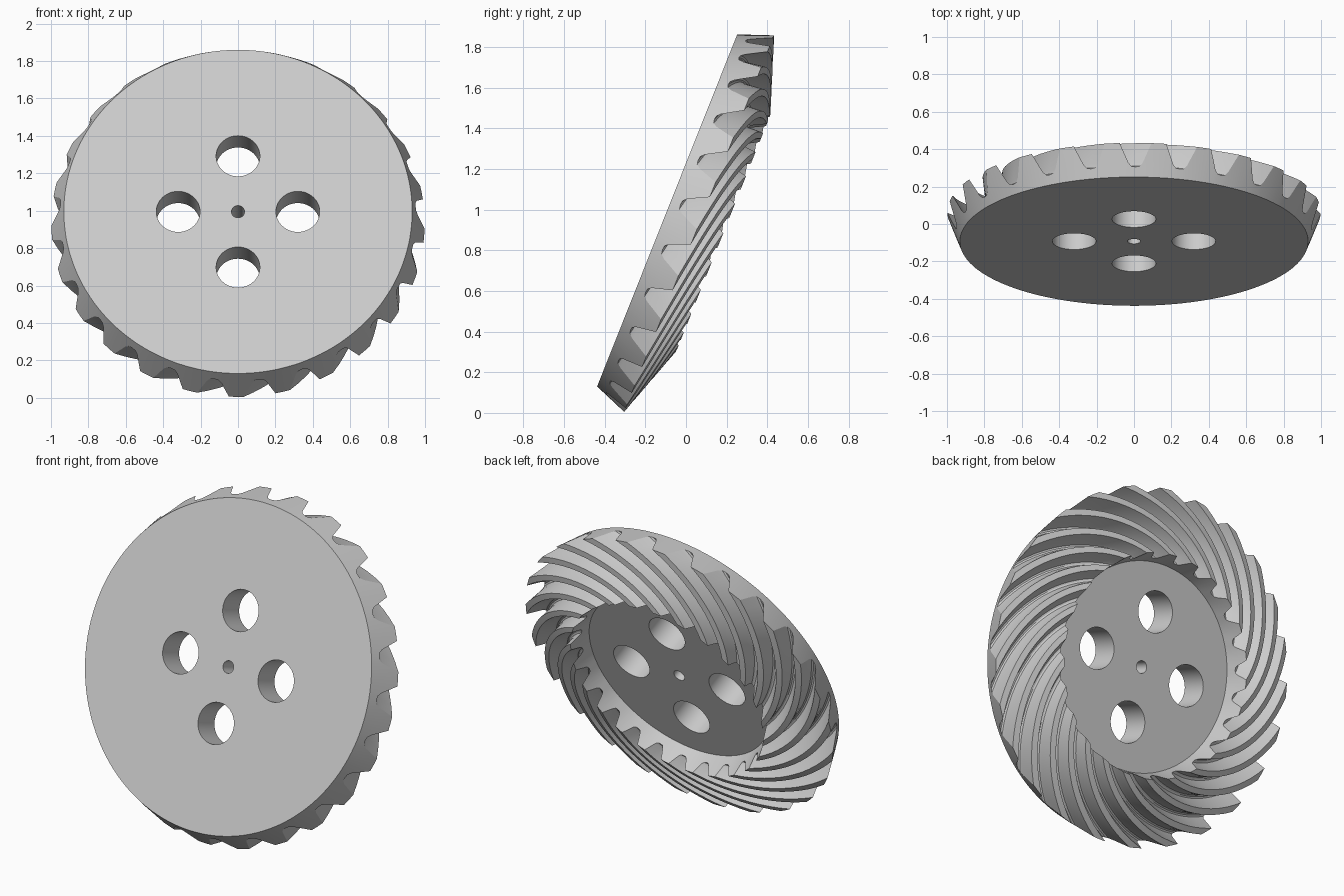
import bpy
import bmesh
from math import sin, cos, pi, radians
from mathutils import Vector

cube = bpy.data.objects.get("Cube")
if cube:
    bpy.data.objects.remove(cube, do_unlink=True)

TEETH = 25
STATIONS = 14             # steps along each tooth
SWEEP = radians(45)       # spiral turn from outer to inner end
PHASE = radians(90.5)
# (radius, height along the axle)
FRONT_EDGE, FLOOR_EDGE = Vector((0.931, 0)), Vector((0.585, 0.17))
OUTER_ROOT, OUTER_TIP = Vector((0.951, 0.05)), Vector((0.998, 0.17))
INNER_ROOT, INNER_TIP = Vector((0.60, 0.225)), Vector((0.625, 0.298))
# one tooth across its pitch: (position, height fraction)
TOOTH = [(-0.5, 0), (-0.41, 0.03), (-0.34, 0.18), (-0.16, 1),
         (0, 1), (0.16, 1), (0.34, 0.18), (0.41, 0.03)]

steel = bpy.data.materials.new("light_grey_steel")
steel.use_nodes = True
grey = (0.6, 0.6, 0.6, 1)
steel.diffuse_color = grey
steel.node_tree.nodes["Principled BSDF"].inputs["Base Color"].default_value = grey

columns = [((n + u) * 2 * pi / TEETH + PHASE, h) for n in range(TEETH) for u, h in TOOTH]


def make_object(name, bm):
    mesh = bpy.data.meshes.new(name)
    bmesh.ops.recalc_face_normals(bm, faces=bm.faces)
    bm.to_mesh(mesh)
    bm.free()
    obj = bpy.data.objects.new(name, mesh)
    bpy.context.collection.objects.link(obj)
    mesh.materials.append(steel)
    return obj


def make_ring(bm, root, tip, twist):
    ring = []
    for angle, h in columns:
        r, z = root.lerp(tip, h)
        ring.append(bm.verts.new((r * cos(angle - twist), r * sin(angle - twist), z)))
    return ring


# Gear body: front edge, spiral toothed cone, recessed floor
bm = bmesh.new()
rings = [make_ring(bm, FRONT_EDGE, FRONT_EDGE, 0)]
for i in range(STATIONS + 1):
    t = i / STATIONS
    rings.append(make_ring(bm, OUTER_ROOT.lerp(INNER_ROOT, t),
                           OUTER_TIP.lerp(INNER_TIP, t), SWEEP * t))
rings.append(make_ring(bm, FLOOR_EDGE, FLOOR_EDGE, SWEEP))
for a, b in zip(rings, rings[1:]):
    for j in range(len(a)):
        k = (j + 1) % len(a)
        bm.faces.new((a[j], a[k], b[k], b[j]))
bm.faces.new(rings[0])
bm.faces.new(rings[-1])
gear = make_object("spiral_bevel_gear", bm)

# Four round openings and the axle bore
bm = bmesh.new()
holes = [(0, 0, 0.035)] + [(0.32 * cos(q * pi / 2), 0.32 * sin(q * pi / 2), 0.117)
                           for q in range(4)]
for x, y, r in holes:
    made = bmesh.ops.create_cone(bm, cap_ends=True, segments=48, radius1=r, radius2=r, depth=1)
    bmesh.ops.translate(bm, verts=made["verts"], vec=(x, y, 0.1))
cutter = make_object("hole_cutter", bm)
cutter.hide_render = True

bpy.ops.object.select_all(action="DESELECT")
bpy.context.view_layer.objects.active = gear
gear.select_set(True)
cut = gear.modifiers.new("holes", "BOOLEAN")
cut.operation = "DIFFERENCE"
cut.solver = "EXACT"
cut.object = cutter
bpy.ops.object.modifier_apply(modifier=cut.name)
bpy.data.objects.remove(cutter, do_unlink=True)
bpy.ops.object.shade_smooth_by_angle(angle=radians(30))

# Lean the gear back with its flat face to the front
gear.rotation_euler = (radians(-111.7), 0, 0)
gear.location = (0, -0.093, 0.995)
